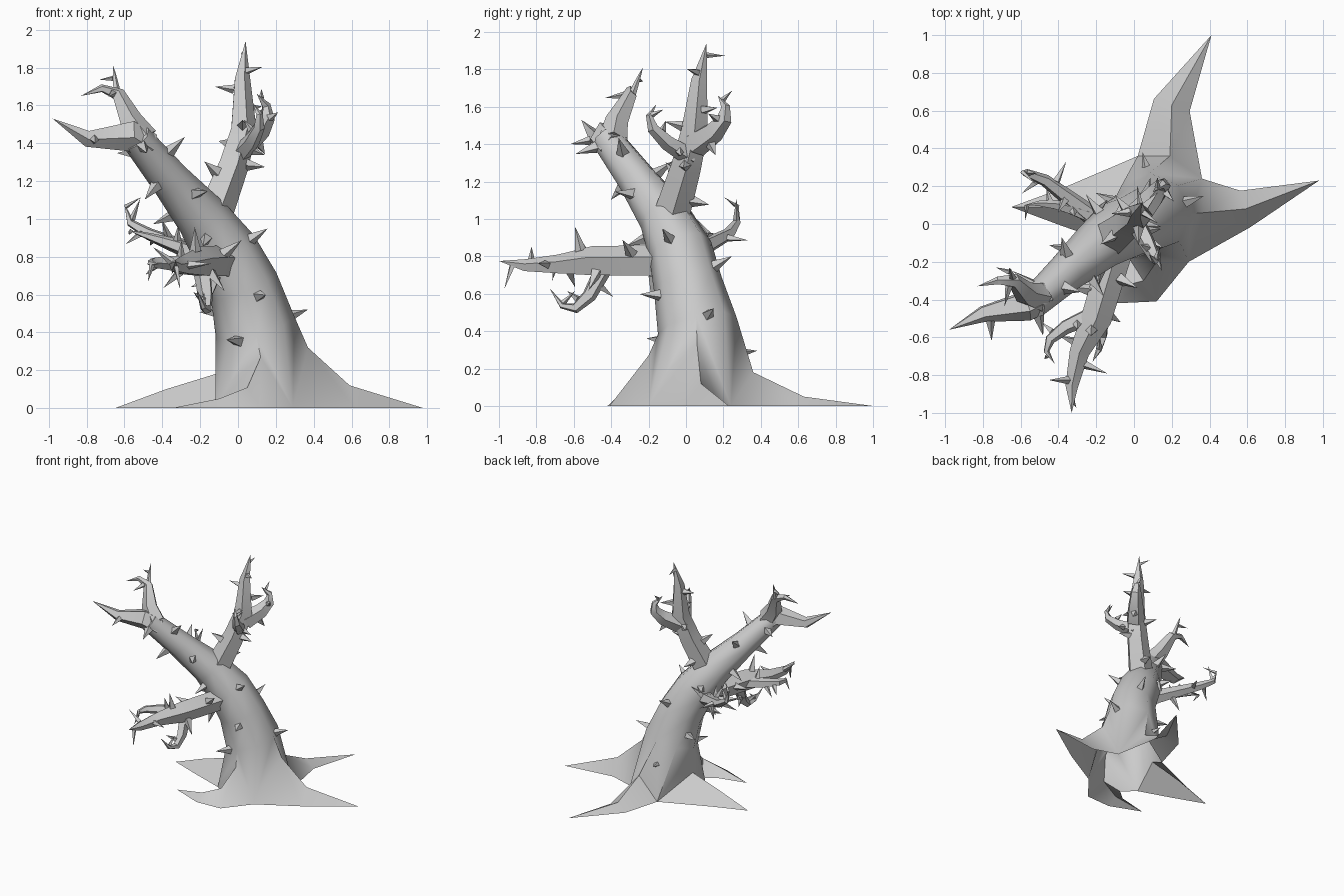
import bpy, bmesh, math
from mathutils import Vector

if "Cube" in bpy.data.objects:
    bpy.data.objects.remove(bpy.data.objects["Cube"])


def finish(name, bm, angle):
    bmesh.ops.remove_doubles(bm, verts=bm.verts, dist=0.0005)
    bmesh.ops.recalc_face_normals(bm, faces=bm.faces)
    me = bpy.data.meshes.new(name)
    bm.to_mesh(me)
    bm.free()
    ob = bpy.data.objects.new(name, me)
    bpy.context.collection.objects.link(ob)
    bpy.ops.object.select_all(action='DESELECT')
    ob.select_set(True)
    bpy.context.view_layer.objects.active = ob
    bpy.ops.object.shade_smooth_by_angle(angle=math.radians(angle))


def add_tube(bm, path, sides):
    """Loft rings along (x, y, z, radius) points; returns the rings."""
    pts = [Vector(p[:3]) for p in path]
    rings, prev, q = [], Vector((0, 0, 1)), None
    for i, p in enumerate(pts):
        d = (pts[min(i + 1, len(pts) - 1)] - pts[max(i - 1, 0)]).normalized()
        step = prev.rotation_difference(d)
        q = step if q is None else step @ q
        prev = d
        ring = []
        for k in range(sides):
            a = 2 * math.pi * k / sides
            off = Vector((math.cos(a), math.sin(a), 0)) * path[i][3]
            ring.append(bm.verts.new(p + q @ off))
        rings.append(ring)
    for a, b in zip(rings, rings[1:]):
        for k in range(sides):
            n = (k + 1) % sides
            bm.faces.new((a[k], a[n], b[n], b[k]))
    return rings


def hook(start, bend, tip, r):
    """A curled twig: a curve pulled towards its bend, tapering to a point."""
    a, b, c = Vector(start), Vector(bend), Vector(tip)
    return [(*(a * (1 - t) ** 2 + b * 2 * t * (1 - t) + c * t * t), r * (1 - t) ** .8)
            for t in (0, .25, .5, .75, 1)]


def add_thorns(bm, path, spacing, length, turn):
    """Spiral thorns evenly up a path, standing on its surface."""
    golden, carry = math.radians(137.5), spacing * .7
    for p, n in zip(path, path[1:]):
        a, b = Vector(p[:3]), Vector(n[:3])
        d = (b - a).normalized()
        u = d.orthogonal().normalized()
        v = d.cross(u)
        while carry < (b - a).length:
            t = carry / (b - a).length
            r = p[3] + (n[3] - p[3]) * t
            out = (u * math.cos(turn) + v * math.sin(turn) + d * .15).normalized()
            base = a.lerp(b, t) + out * r * .85
            size = min(.036, .012 + r * .25)
            ring = add_tube(bm, [(*base, size), (*(base + out * length), 0)], 4)[0]
            bm.faces.new(ring[::-1])
            turn += golden
            carry += spacing
        carry -= (b - a).length


def branch(name, mains, hooks, spacing, length):
    bm, spikes = bmesh.new(), bmesh.new()
    twigs = [hook(*h) for h in hooks]
    for path in mains + twigs:
        bm.faces.new(add_tube(bm, path, 5)[0][::-1])
    for path in mains:
        add_thorns(spikes, path, spacing, length, .6)
    for path in twigs:
        add_thorns(spikes, path, .13, length * .7, 2)
    finish(name, bm, 30)
    finish(name + "_thorns", spikes, 20)


# Trunk with its leaning limb
trunk = [(.09, .06, .43, .215), (.03, .01, .65, .185), (-.065, -.03, .83, .172),
         (-.19, -.115, 1.01, .14), (-.36, -.26, 1.21, .105), (-.54, -.425, 1.43, .083)]
bm = bmesh.new()
rings = add_tube(bm, trunk, 8)
bm.faces.new(rings[-1])

# Four roots: ridge points with half widths, then the tip
ring = rings[0]
valleys = [Vector(p) for p in ((.36, .24, 0), (.02, .36, 0), (-.12, -.1, 0), (.29, -.2, 0))]
roots = [
    [(.37, .06, .32, 0), (.59, .08, .12, .1), (.98, .23, 0, 0)],
    [(.19, .36, .18, 0), (.2, .63, .05, .1), (.41, 1, 0, 0)],
    [(-.12, .08, .18, 0), (-.38, .09, .1, .1), (-.65, .09, 0, 0)],
    [(.12, -.2, .27, 0), (.05, -.3, .11, .13), (-.1, -.34, .05, .08), (-.35, -.32, 0, 0)],
]
for i, root in enumerate(roots):
    pts = [Vector(p[:3]) for p in root]
    mid = [ring[2 * i]] + [bm.verts.new(p) for p in pts]
    for s in (-1, 1):
        side = [ring[2 * i + s], bm.verts.new(valleys[i - 1 if s < 0 else i])]
        for j in range(1, len(pts) - 1):
            d = (pts[j + 1] - pts[j - 1]).xy.normalized() * root[j][3] * s
            side.append(bm.verts.new((pts[j].x - d.y, pts[j].y + d.x, 0)))
        for j in range(len(side) - 1):
            bm.faces.new((mid[j], mid[j + 1], side[j + 1], side[j]))
        bm.faces.new((mid[-2], mid[-1], side[-1]))
finish("trunk", bm, 46)

# Thorns up the trunk, starting near the root flare
bm = bmesh.new()
add_thorns(bm, [(.13, .06, .2, .25)] + trunk, .085, .125, 1)
finish("trunk_thorns", bm, 20)

# Forked claw at the end of the leaning limb
branch("limb_claw",
       [[(-.48, -.38, 1.38, .085), (-.57, -.43, 1.44, .085), (-.8, -.475, 1.425, .045),
         (-.98, -.56, 1.53, 0)],
        [(-.5, -.39, 1.42, .08), (-.57, -.37, 1.52, .065), (-.635, -.3, 1.66, .038),
         (-.72, -.3, 1.69, .022), (-.83, -.33, 1.65, 0)]],
       [((-.64, -.29, 1.66), (-.65, -.26, 1.74), (-.66, -.23, 1.81), .022)], .45, .11)

# Upright branch with two hooked twigs
branch("upper_branch",
       [[(-.12, -.07, 1.05, .1), (-.03, 0, 1.28, .085), (.025, .045, 1.47, .075),
         (.02, .07, 1.74, .045), (.04, .11, 1.94, 0)]],
       [((.03, .05, 1.4), (.24, .3, 1.54), (.1, .17, 1.66), .075),
        ((.0, .03, 1.33), (.18, -.29, 1.5), (.08, -.16, 1.61), .055)], .1, .1)

# Long forward branch with two hooked twigs
branch("front_branch",
       [[(-.08, -.1, .77, .09), (-.2, -.5, .77, .085), (-.29, -.68, .755, .055),
         (-.33, -.86, .75, .035), (-.33, -1, .775, 0)]],
       [((-.22, -.48, .76), (-.57, -.61, .78), (-.42, -.74, .76), .05),
        ((-.19, -.44, .74), (-.13, -.6, .36), (-.22, -.73, .63), .05)], .1, .13)

# Small rear branch with a side twig
branch("rear_branch",
       [[(-.1, -.04, .77, .07), (-.22, .04, .82, .055), (-.47, .23, .92, .034),
         (-.57, .27, .98, .022), (-.6, .28, 1.08, 0)]],
       [((-.24, .05, .83), (-.44, .13, .9), (-.58, .1, .94), .045)], .09, .12)
